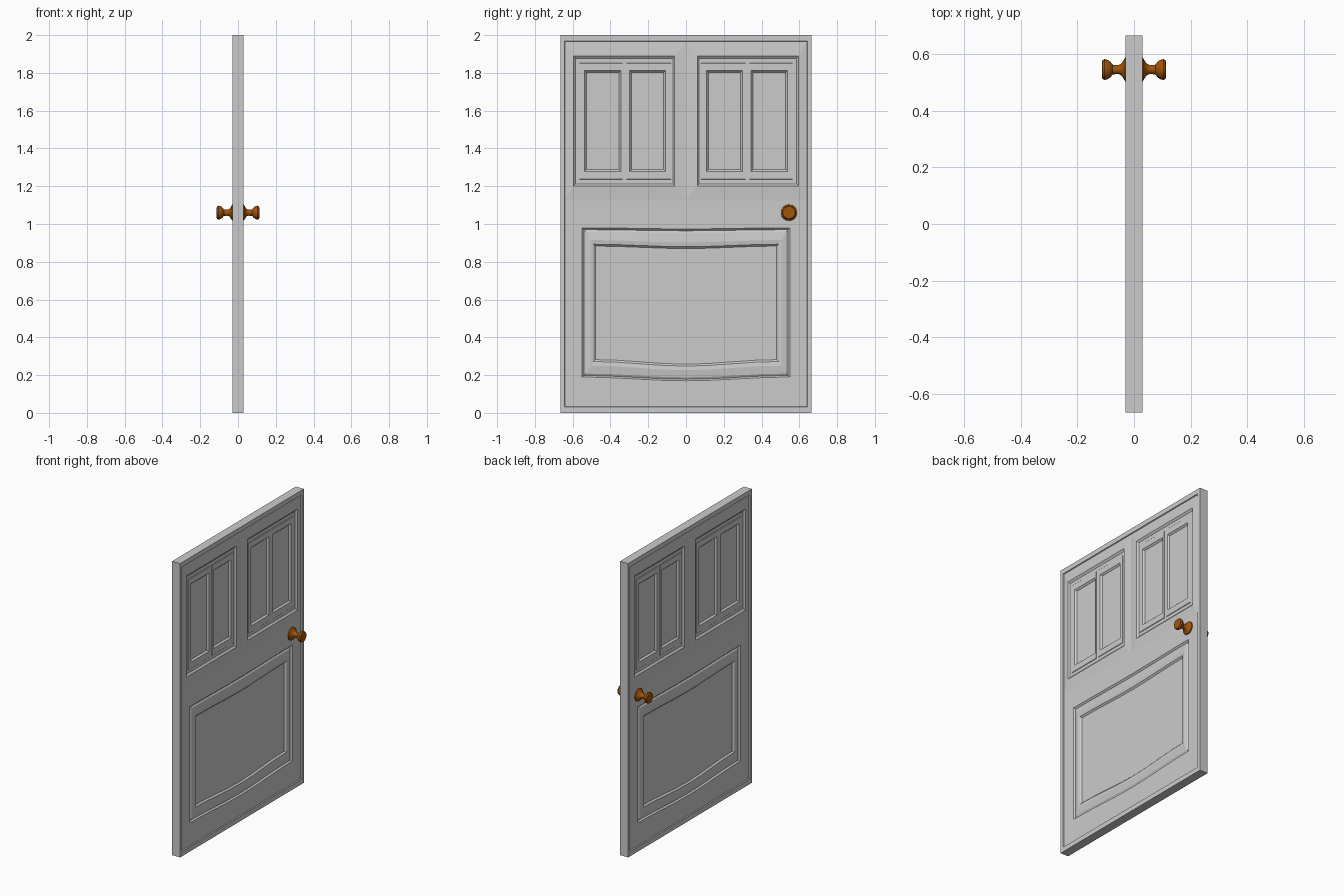
import bpy
import bmesh
from math import cos, sin, pi

cube = bpy.data.objects.get("Cube")
if cube:
    bpy.data.objects.remove(cube, do_unlink=True)


def material(name, color):
    mat = bpy.data.materials.new(name)
    mat.use_nodes = True
    mat.diffuse_color = color
    bsdf = mat.node_tree.nodes["Principled BSDF"]
    bsdf.inputs["Base Color"].default_value = color
    bsdf.inputs["Roughness"].default_value = 0.6
    return mat


GREY = material("grey paint", (0.6, 0.6, 0.6, 1))
BROWN = material("brown brass", (0.35, 0.093, 0.004, 1))


def outline(y0, y1, z0, z1, x, sag=(0, 0), steps=1):
    """Counter-clockwise frame outline; its top and bottom rails may dip in the middle."""
    def dip(t):
        return (1 - cos(2 * pi * t)) / 2
    ts = [i / steps for i in range(steps + 1)]
    low = [(x, y0 + (y1 - y0) * t, z0 - sag[0] * dip(t)) for t in ts]
    high = [(x, y0 + (y1 - y0) * t, z1 - sag[1] * dip(t)) for t in reversed(ts)]
    return low + high


def nested(bm, outlines, fill=True):
    """Join outlines from the outside in, closing the innermost one."""
    loops = [[bm.verts.new(p) for p in line] for line in outlines]
    for a, b in zip(loops, loops[1:]):
        for i in range(len(a)):
            j = (i + 1) % len(a)
            bm.faces.new((a[i], a[j], b[j], b[i]))
    if fill:
        bm.faces.new(loops[-1])


def finish(name, bm, mat, mirror_y=False):
    mesh = bpy.data.meshes.new(name)
    bm.to_mesh(mesh)
    bm.free()
    mesh.materials.append(mat)
    obj = bpy.data.objects.new(name, mesh)
    bpy.context.collection.objects.link(obj)
    mod = obj.modifiers.new("both_sides", 'MIRROR')
    mod.use_axis = (True, mirror_y, False)
    mod.merge_threshold = 0.0001
    return obj


FACE, FIELD, FLOOR, PANEL = 0.03, 0.024, 0.02, 0.012

# Door edges and raised rim
bm = bmesh.new()
nested(bm, [
    outline(-0.665, 0.665, 0, 2, 0),
    outline(-0.665, 0.665, 0, 2, FACE),
    outline(-0.643, 0.643, 0.032, 1.968, FACE),
    outline(-0.64, 0.64, 0.035, 1.965, FIELD),
], fill=False)
finish("door_rim", bm, GREY)

# Lower field with the large bowed panel
bm = bmesh.new()
low, high = (0.02, 0.006), (0.024, 0.013)
lower = [
    (0.64, 0.035, 1.125, FIELD, (0, 0)),
    (0.55, 0.19, 0.98, FIELD, low),
    (0.54, 0.198, 0.97, 0.014, low),
    (0.53, 0.208, 0.96, 0.02, low),
    (0.505, 0.25, 0.915, 0.025, high),
    (0.49, 0.272, 0.893, 0.022, high),
    (0.48, 0.282, 0.883, PANEL, high),
]
nested(bm, [outline(-w, w, z0, z1, x, sag, 8) for w, z0, z1, x, sag in lower])
finish("lower_panel", bm, GREY)

# Sloping surround of the upper panels
bm = bmesh.new()
nested(bm, [
    outline(0, 0.64, 1.125, 1.965, FIELD),
    outline(0.06, 0.595, 1.2, 1.89, FACE),
    outline(0.07, 0.585, 1.213, 1.877, FLOOR),
], fill=False)
finish("upper_surround", bm, GREY, True)

# Pairs of tall upper panels
bm = bmesh.new()
for edge, outer, inner in (
    ((0.07, 0.325), (0.08, 0.315), (0.108, 0.298)),
    ((0.325, 0.585), (0.335, 0.565), (0.345, 0.538)),
):
    nested(bm, [
        outline(*edge, 1.213, 1.877, FLOOR),
        outline(*outer, 1.235, 1.853, FLOOR),
        outline(*outer, 1.238, 1.85, 0.023),
        outline(*inner, 1.278, 1.812, 0.023),
        outline(inner[0] + 0.01, inner[1] - 0.01, 1.288, 1.802, PANEL),
    ])
finish("upper_panels", bm, GREY, True)

# Turned door knobs, one on each side
bm = bmesh.new()
profile = [(0.02, 0.044), (0.031, 0.042), (0.037, 0.032), (0.044, 0.021), (0.055, 0.016),
           (0.075, 0.017), (0.082, 0.026), (0.09, 0.033), (0.104, 0.037), (0.111, 0.033),
           (0.113, 0.026), (0.111, 0.018), (0.112, 0.008)]
sides = 16
nested(bm, [
    [(x, 0.545 + r * cos(2 * pi * i / sides), 1.06 + r * sin(2 * pi * i / sides))
     for i in range(sides)]
    for x, r in profile
])
knob = finish("door_knobs", bm, BROWN)
bpy.ops.object.select_all(action='DESELECT')
knob.select_set(True)
bpy.context.view_layer.objects.active = knob
bpy.ops.object.shade_smooth_by_angle(angle=0.7)
